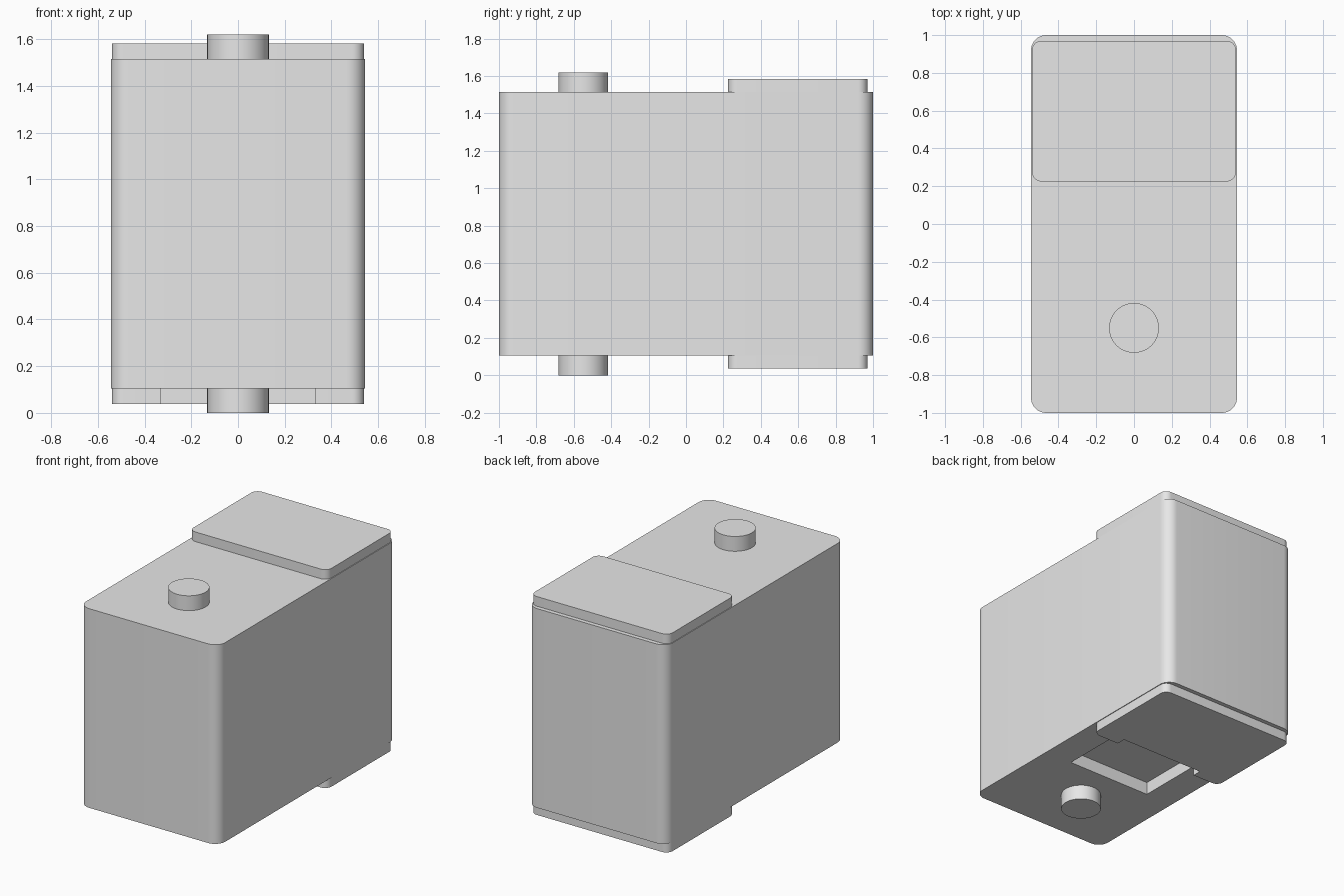
import bpy
import bmesh
from math import cos, sin, pi

if "Cube" in bpy.data.objects:
    bpy.data.objects.remove(bpy.data.objects["Cube"])

GREY = (0.8, 0.8, 0.8, 1.0)
grey = bpy.data.materials.new("light grey")
grey.use_nodes = True
grey.diffuse_color = GREY
grey.node_tree.nodes["Principled BSDF"].inputs["Base Color"].default_value = GREY


def prism(name, outline, z0, z1):
    """Extrude a closed outline from z0 up to z1."""
    bm = bmesh.new()
    base = bm.faces.new([bm.verts.new((x, y, z0)) for x, y in outline])
    top = bmesh.ops.extrude_face_region(bm, geom=[base])["geom"]
    bmesh.ops.translate(bm, vec=(0, 0, z1 - z0),
                        verts=[v for v in top if isinstance(v, bmesh.types.BMVert)])
    bmesh.ops.recalc_face_normals(bm, faces=bm.faces)
    mesh = bpy.data.meshes.new(name)
    bm.to_mesh(mesh)
    bm.free()
    mesh.materials.append(grey)
    obj = bpy.data.objects.new(name, mesh)
    bpy.context.collection.objects.link(obj)
    return obj


def rounded(half_x, y0, y1, r, steps=10):
    """Rectangle outline with rounded corners."""
    centres = [(half_x - r, y1 - r), (r - half_x, y1 - r),
               (r - half_x, y0 + r), (half_x - r, y0 + r)]
    return [(cx + r * cos((q + i / steps) * pi / 2), cy + r * sin((q + i / steps) * pi / 2))
            for q, (cx, cy) in enumerate(centres) for i in range(steps + 1)]


def circle(y, r, steps=48):
    return [(r * cos(2 * pi * i / steps), y + r * sin(2 * pi * i / steps)) for i in range(steps)]


BOTTOM, TOP, HEIGHT = 0.105, 1.515, 1.62

# Main housing
body = prism("body", rounded(0.545, -1, 1, 0.08), BOTTOM, TOP)

# Rounded pads on the rear half, above and below
pad_outline = rounded(0.54, 0.225, 0.97, 0.05)
upper_pad = prism("upper_pad", pad_outline, TOP, 1.583)
lower_pad = prism("lower_pad", pad_outline, 0.037, BOTTOM)

# Round pins near the front, above and below
upper_pin = prism("upper_pin", circle(-0.55, 0.132), TOP, HEIGHT)
lower_pin = prism("lower_pin", circle(-0.55, 0.132), 0, BOTTOM)

# Rectangular pocket underneath, which also notches the lower pad
cutter = prism("pocket_cutter", [(-0.33, -0.26), (0.33, -0.26), (0.33, 0.29), (-0.33, 0.29)],
               -0.1, 0.195)
cutter.hide_render = True
cutter.hide_set(True)
for obj in (body, lower_pad):
    cut = obj.modifiers.new("pocket", 'BOOLEAN')
    cut.operation = 'DIFFERENCE'
    cut.solver = 'EXACT'
    cut.object = cutter

# Smooth rounded sides, sharp rims
bpy.ops.object.select_all(action='DESELECT')
for obj in (body, upper_pad, lower_pad, upper_pin, lower_pin):
    obj.select_set(True)
bpy.context.view_layer.objects.active = body
bpy.ops.object.shade_smooth_by_angle()
